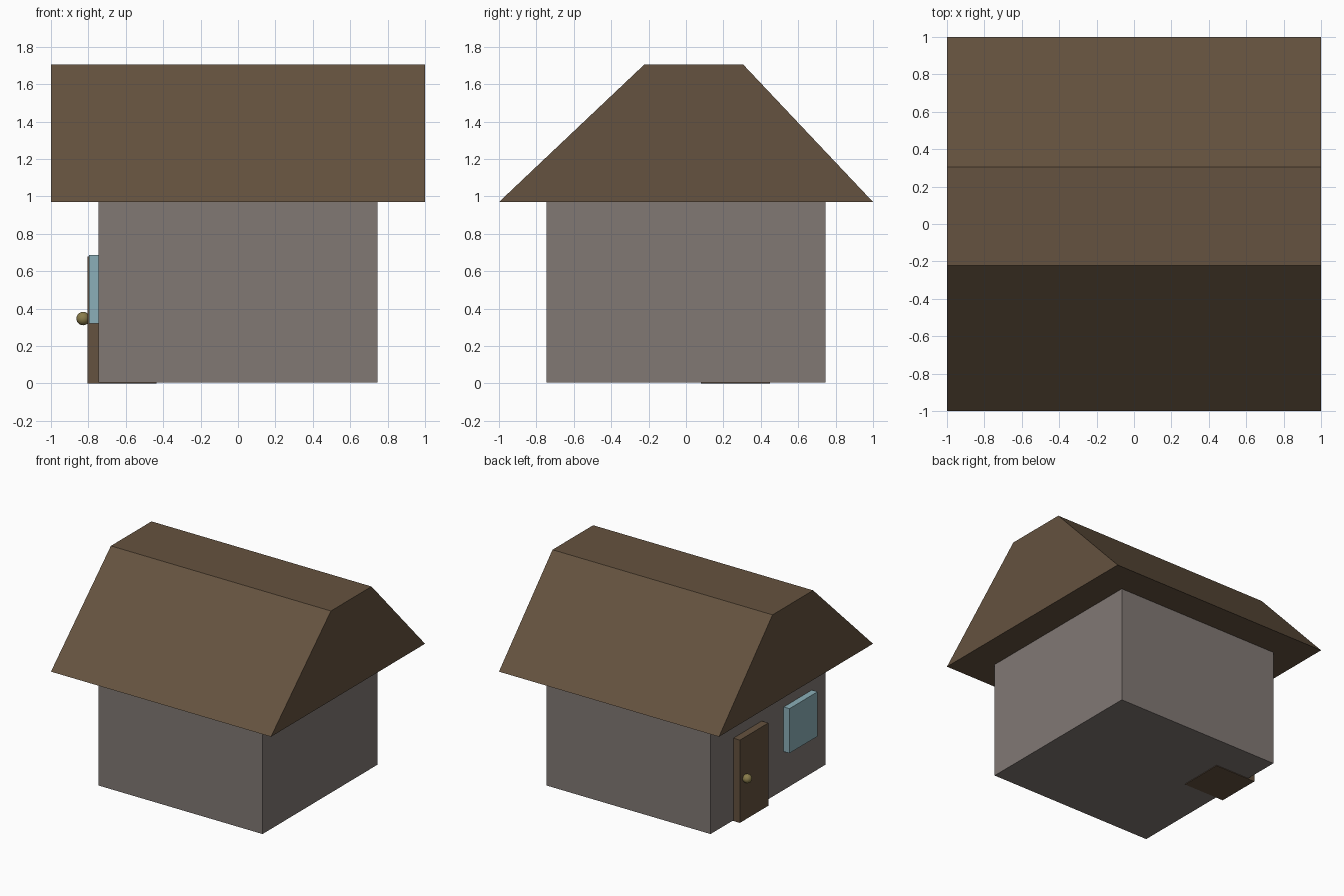
import bpy, bmesh

if "Cube" in bpy.data.objects:
    bpy.data.objects.remove(bpy.data.objects["Cube"])


def material(name, rgb):
    m = bpy.data.materials.new(name)
    m.diffuse_color = (*rgb, 1)
    m.use_nodes = True
    m.node_tree.nodes["Principled BSDF"].inputs["Base Color"].default_value = m.diffuse_color
    return m


stone = material("stone", (0.22, 0.19, 0.175))
wood = material("wood", (0.13, 0.085, 0.05))
glass = material("glass", (0.26, 0.43, 0.48))
brass = material("brass", (0.25, 0.20, 0.07))


def box(name, x, y, z, mat):
    """Box from (min, max) ranges on each axis."""
    bpy.ops.mesh.primitive_cube_add(size=1, location=[sum(r) / 2 for r in (x, y, z)])
    ob = bpy.context.object
    ob.name = name
    ob.scale = [r[1] - r[0] for r in (x, y, z)]
    bpy.ops.object.transform_apply(location=False, rotation=False, scale=True)
    ob.data.materials.append(mat)
    return ob


# House body
box("walls", (-0.745, 0.745), (-0.745, 0.745), (0.005, 0.975), stone)

# Door and window blocks, set into the left wall
box("door", (-0.805, -0.435), (0.08, 0.45), (0, 0.68), wood)
box("window", (-0.797, -0.43), (-0.57, -0.205), (0.32, 0.686), glass)

# Door knob
bpy.ops.mesh.primitive_uv_sphere_add(segments=32, ring_count=16, radius=0.036,
                                     location=(-0.828, 0.387, 0.347))
knob = bpy.context.object
knob.name = "door_knob"
knob.data.materials.append(brass)
bpy.ops.object.shade_smooth()

# Roof: lopsided flat-topped profile in y/z, extruded along x
profile = [(-1, 0.97), (1, 0.97), (0.305, 1.706), (-0.222, 1.706)]
bm = bmesh.new()
end = bm.faces.new([bm.verts.new((-1, y, z)) for y, z in profile])
ext = bmesh.ops.extrude_face_region(bm, geom=[end], use_keep_orig=True)
bmesh.ops.translate(bm, vec=(2, 0, 0),
                    verts=[v for v in ext["geom"] if isinstance(v, bmesh.types.BMVert)])
bmesh.ops.recalc_face_normals(bm, faces=bm.faces)
mesh = bpy.data.meshes.new("roof")
bm.to_mesh(mesh)
bm.free()
mesh.materials.append(wood)
roof = bpy.data.objects.new("roof", mesh)
bpy.context.collection.objects.link(roof)
